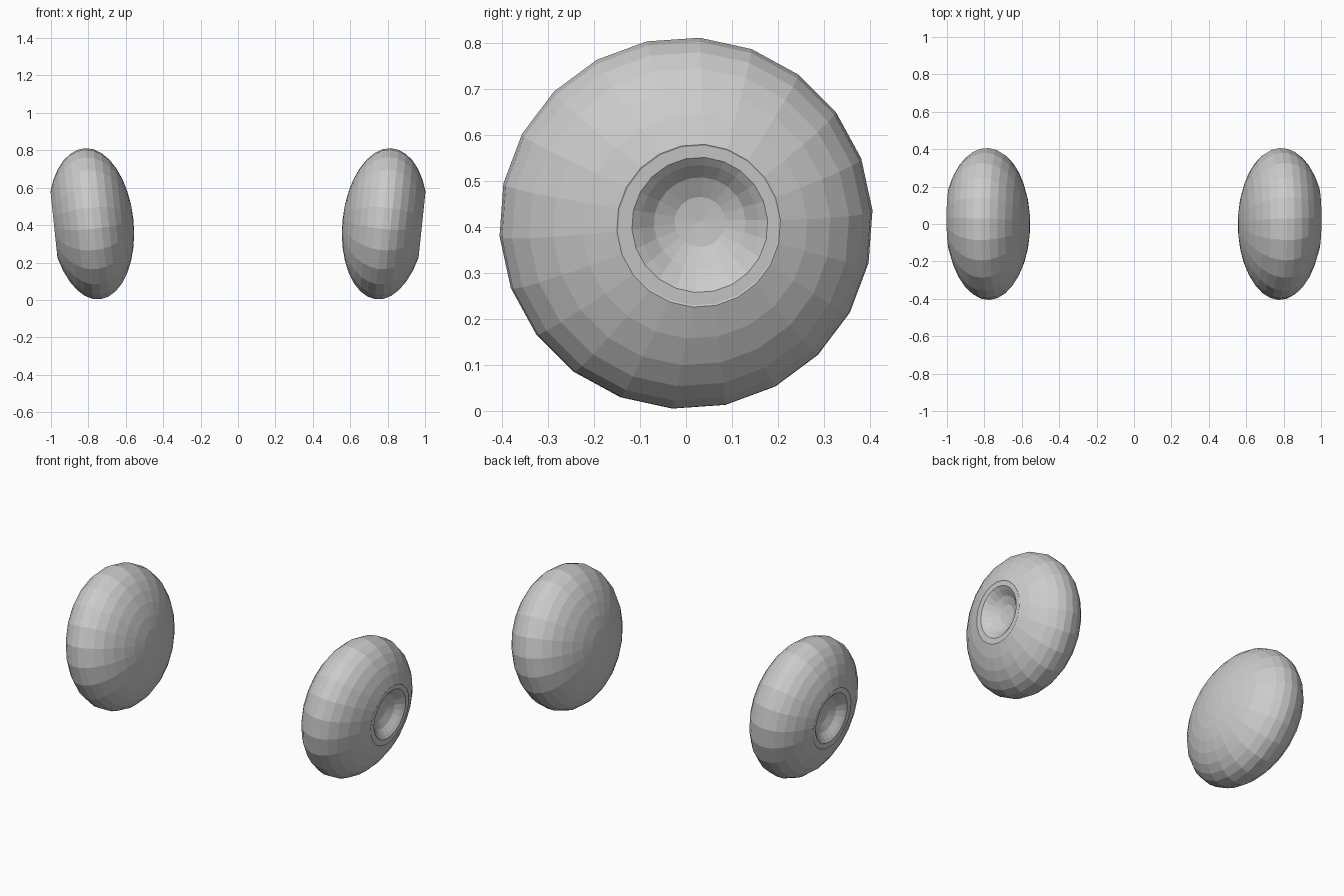
import bpy, bmesh, math
from mathutils import Vector

cube = bpy.data.objects.get("Cube")
if cube:
    bpy.data.objects.remove(cube, do_unlink=True)

SIDES, RADIUS, DEPTH = 22, 0.407, 0.224
TILT, PHASE = math.radians(6), math.radians(4.2)
CENTRE = Vector((0.782, 0, 0.407))

grey = bpy.data.materials.new("plain_grey")
grey.use_nodes = True
grey.diffuse_color = (0.6, 0.6, 0.6, 1)
grey.node_tree.nodes["Principled BSDF"].inputs["Base Color"].default_value = (0.6, 0.6, 0.6, 1)

# Profile as (radius, height along axle): domed inner face, round outer face, dimple
profile = []
for i in range(1, 15):
    a = math.radians(-90 + 11 * i)
    profile.append((RADIUS * math.cos(a), DEPTH * math.sin(a)))
profile += [(0.175, 0.2), (0.148, 0.2), (0.13, 0.187), (0.1, 0.16), (0.055, 0.14)]


def build_disc(name, side):
    """Flattened disc leaning outwards, with an off-centre dimple outside."""
    axle = Vector((math.cos(TILT), 0, -math.sin(TILT)))
    up = Vector((math.sin(TILT), 0, math.cos(TILT)))
    back = Vector((0, 1, 0))

    def place(r, u, a):
        p = CENTRE + axle * u + back * r * math.sin(a) + up * r * math.cos(a)
        if u > 0:
            # Slide the dimple a little backwards and upwards
            shift = min(1, max(0, (RADIUS - r) / 0.25))
            p += (back * 0.03 + up * 0.018) * shift
        return Vector((p.x * side, p.y, p.z))

    bm = bmesh.new()
    rings = [[bm.verts.new(place(r, u, PHASE + math.tau * k / SIDES)) for k in range(SIDES)]
             for r, u in profile]
    for lower, upper in zip(rings, rings[1:]):
        for k in range(SIDES):
            j = (k + 1) % SIDES
            bm.faces.new((lower[k], lower[j], upper[j], upper[k]))
    # Close the inner pole and the dimple floor
    for ring, u in ((rings[0], -DEPTH), (rings[-1], 0.135)):
        tip = bm.verts.new(place(0, u, 0))
        for k in range(SIDES):
            bm.faces.new((ring[k], ring[(k + 1) % SIDES], tip))
    bmesh.ops.recalc_face_normals(bm, faces=bm.faces)
    mesh = bpy.data.meshes.new(name)
    bm.to_mesh(mesh)
    bm.free()
    mesh.materials.append(grey)
    bpy.context.collection.objects.link(bpy.data.objects.new(name, mesh))


build_disc("left_disc", 1)
build_disc("right_disc", -1)
